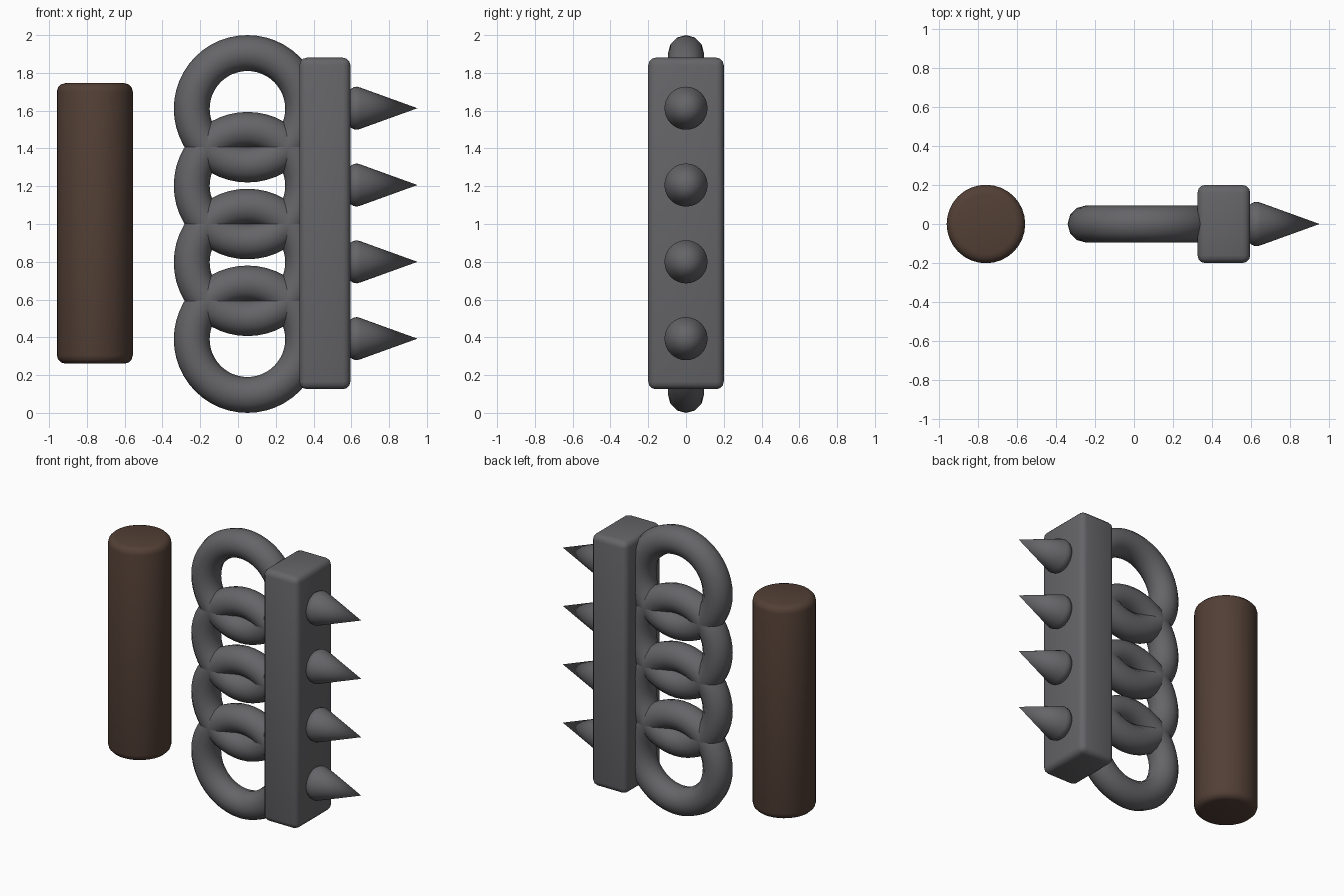
import bpy
from math import radians, pi, cos, sin

if "Cube" in bpy.data.objects:
    bpy.data.objects.remove(bpy.data.objects["Cube"])


def material(name, color):
    m = bpy.data.materials.new(name)
    m.diffuse_color = (*color, 1)
    m.use_nodes = True
    m.node_tree.nodes["Principled BSDF"].inputs["Base Color"].default_value = m.diffuse_color
    return m


steel = material("dark_steel", (0.13, 0.13, 0.14))
wood = material("brown_grip", (0.085, 0.05, 0.036))


def finish(name, mat, bevel=0.0, segments=3):
    ob = bpy.context.object
    ob.name = name
    ob.data.materials.append(mat)
    bpy.ops.object.transform_apply(location=False, rotation=True, scale=True)
    if bevel:
        mod = ob.modifiers.new("rounded_edges", 'BEVEL')
        mod.width = bevel
        mod.segments = segments
        mod.limit_method = 'ANGLE'
        bpy.ops.object.modifier_apply(modifier=mod.name)
    bpy.ops.object.shade_smooth_by_angle(angle=radians(40))
    return ob


def spike(name, z, sides=32):
    # Lathe a cone with a rounded base rim around the x axis
    profile = [(0.585, 0.09), (0.597, 0.102), (0.612, 0.111), (0.63, 0.114), (0.648, 0.109)]
    verts = [(x, r * cos(2 * pi * i / sides), r * sin(2 * pi * i / sides))
             for x, r in profile for i in range(sides)]
    verts.append((0.95, 0, 0))
    tip = len(verts) - 1
    faces = [list(range(sides))[::-1]]
    for k in range(len(profile) - 1):
        for i in range(sides):
            j = (i + 1) % sides
            a, b = k * sides, (k + 1) * sides
            faces.append((a + i, a + j, b + j, b + i))
    last = (len(profile) - 1) * sides
    faces += [(last + i, last + (i + 1) % sides, tip) for i in range(sides)]
    me = bpy.data.meshes.new(name)
    me.from_pydata(verts, [], faces)
    ob = bpy.data.objects.new(name, me)
    bpy.context.collection.objects.link(ob)
    ob.location.z = z
    bpy.ops.object.select_all(action='DESELECT')
    ob.select_set(True)
    bpy.context.view_layer.objects.active = ob
    finish(name, steel)


# Finger rings and the spike in front of each
for i in range(4):
    z = 0.39 + i * 1.22 / 3
    bpy.ops.mesh.primitive_torus_add(major_radius=0.295, minor_radius=0.095,
                                     major_segments=48, minor_segments=12,
                                     location=(0.05, 0, z), rotation=(pi / 2, 0, 0))
    finish(f"finger_ring_{i + 1}", steel)
    bpy.context.object.data.shade_smooth()
    spike(f"spike_{i + 1}", z + 0.003)

# Striking bar
bpy.ops.mesh.primitive_cube_add(size=1, location=(0.46, 0, 1.003))
bpy.context.object.scale = (0.27, 0.4, 1.755)
finish("knuckle_bar", steel, 0.04)

# Separate palm grip
bpy.ops.mesh.primitive_cylinder_add(vertices=32, radius=0.201, depth=1.485,
                                    location=(-0.758, 0, 1.003))
finish("palm_grip", wood, 0.045)
